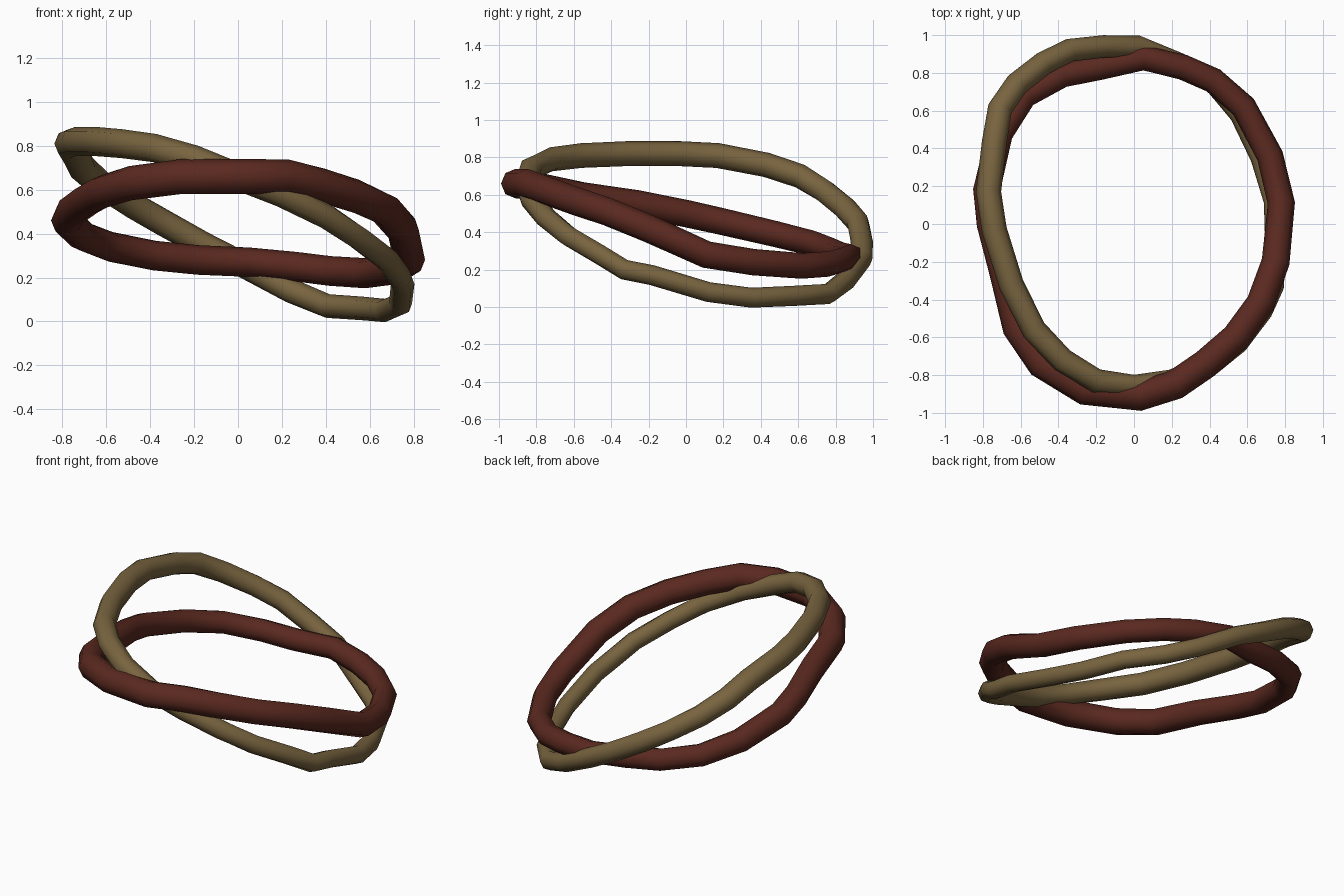
import bpy

default_cube = bpy.data.objects.get("Cube")
if default_cube:
    bpy.data.objects.remove(default_cube, do_unlink=True)


def make_material(name, color):
    material = bpy.data.materials.new(name)
    material.use_nodes = True
    material.diffuse_color = color
    shader = next(n for n in material.node_tree.nodes if n.type == "BSDF_PRINCIPLED")
    shader.inputs["Base Color"].default_value = color
    return material


def make_ring(name, path, radius, taper_x, taper_y, material):
    """Sweep an eight-sided tube along a closed path given in hundredths."""
    curve = bpy.data.curves.new(name + "_path", "CURVE")
    curve.dimensions = "3D"
    curve.twist_mode = "Z_UP"
    curve.bevel_depth = 1.0
    curve.bevel_resolution = 2
    spline = curve.splines.new("POLY")
    spline.points.add(len(path) - 1)
    spline.use_cyclic_u = True
    for point, place in zip(spline.points, path):
        x, y, z = (value / 100 for value in place)
        point.co = (x, y, z, 1)
        # The tube is a little thicker towards one side of the loop
        point.radius = radius + taper_x * x + taper_y * y

    # Turn the swept tube into a plain smooth mesh
    path_object = bpy.data.objects.new(name + "_path", curve)
    bpy.context.collection.objects.link(path_object)
    graph = bpy.context.evaluated_depsgraph_get()
    mesh = bpy.data.meshes.new_from_object(path_object.evaluated_get(graph))
    bpy.data.objects.remove(path_object, do_unlink=True)
    mesh.name = name
    mesh.materials.clear()
    mesh.materials.append(material)
    for polygon in mesh.polygons:
        polygon.use_smooth = True
        polygon.material_index = 0
    ring = bpy.data.objects.new(name, mesh)
    bpy.context.collection.objects.link(ring)
    return ring


red_brown = make_material("red brown", (0.102, 0.022, 0.014, 1))
dull_gold = make_material("dull gold", (0.188, 0.127, 0.05, 1))

# Red ring: leans down towards the back
red_path = [
    (3, -91, 66), (22, -85, 66), (38, -74, 62), (54, -60, 57), (67, -42, 51),
    (75, -20, 42), (78, 11, 28), (72, 36, 24), (58, 62, 22), (42, 76, 23),
    (26, 83, 25), (5, 88, 27), (-18, 83, 28), (-38, 79, 30), (-58, 68, 34),
    (-71, 48, 39), (-78, 18, 46), (-76, 0, 50), (-69, -26, 55),
    (-62, -55, 59), (-49, -74, 63), (-26, -88, 66),
]
make_ring("red_ring", red_path, 0.073, 0, -0.007, red_brown)

# Gold ring: leans down steeply towards its left
gold_path = [
    (0, -86, 66), (20, -83, 58), (40, -75, 48), (55, -63, 38), (68, -46, 28),
    (74, -33, 20), (75, -18, 17), (74, 12, 8), (67, 35, 5), (56, 58, 6),
    (41, 76, 7), (24, 85, 14), (2, 94, 26), (-16, 94, 35), (-34, 92, 45),
    (-48, 85, 53), (-62, 74, 62), (-71, 61, 70), (-74, 43, 76),
    (-77, 17, 81), (-74, -3, 82), (-65, -32, 82), (-53, -56, 81),
    (-38, -72, 79), (-20, -83, 74),
]
make_ring("gold_ring", gold_path, 0.06, -0.009, -0.002, dull_gold)
